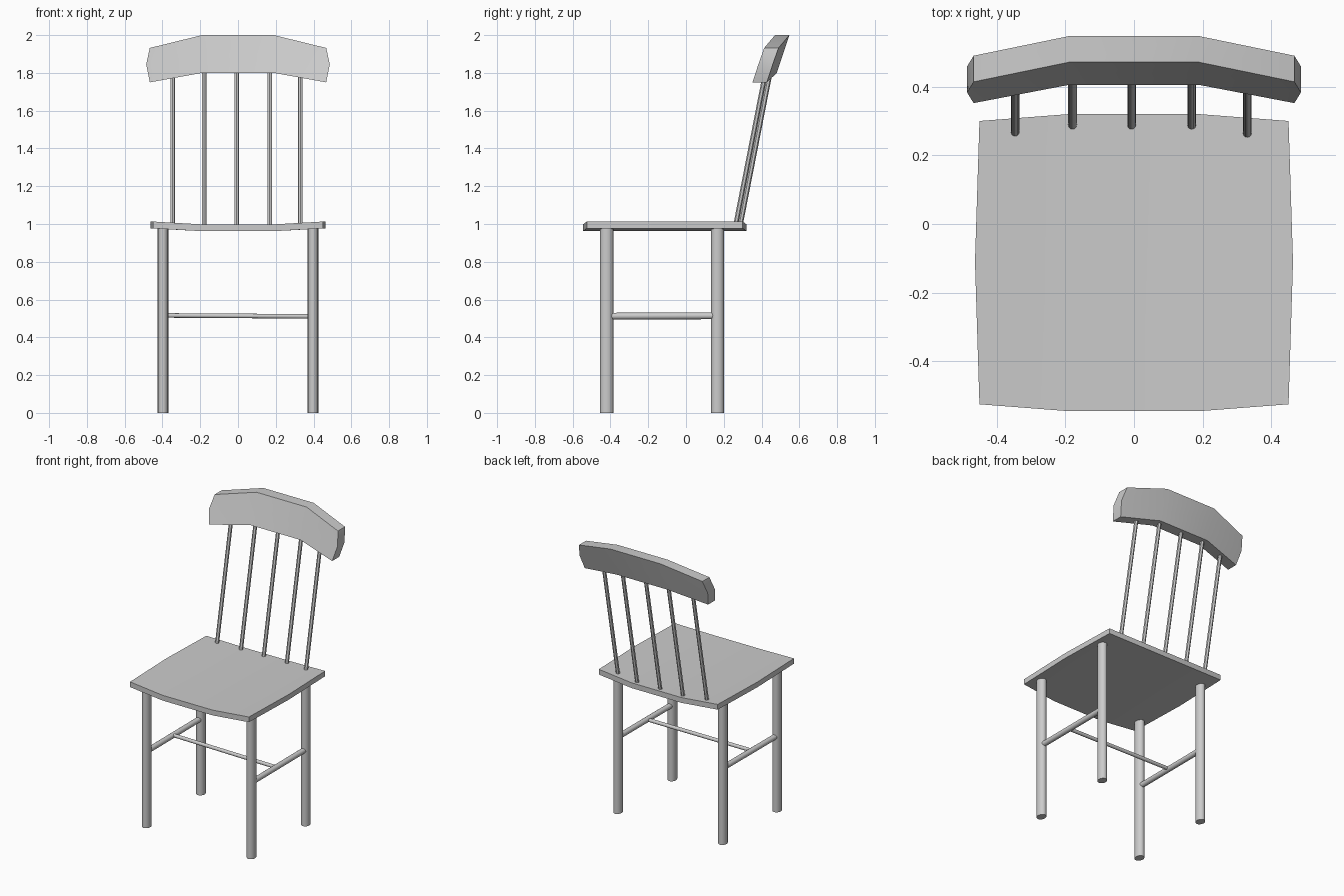
import bpy
from mathutils import Vector

if "Cube" in bpy.data.objects:
    bpy.data.objects.remove(bpy.data.objects["Cube"])


def slab(name, rows, offset):
    """Thick sheet: a small grid of points, extruded by an offset vector."""
    h, w = len(rows), len(rows[0])
    pts = [Vector(p) for row in rows for p in row]
    n = len(pts)
    verts = pts + [p + Vector(offset) for p in pts]
    faces = []
    for r in range(h - 1):
        for c in range(w - 1):
            a = r * w + c
            q = (a, a + 1, a + w + 1, a + w)
            faces += [q, tuple(i + n for i in reversed(q))]
    # rim around the sheet
    rim = (list(range(w)) + [r * w + w - 1 for r in range(1, h)]
           + [(h - 1) * w + c for c in range(w - 2, -1, -1)]
           + [r * w for r in range(h - 2, 0, -1)])
    for a, b in zip(rim, rim[1:] + rim[:1]):
        faces.append((b, a, a + n, b + n))
    me = bpy.data.meshes.new(name)
    me.from_pydata(verts, [], faces)
    ob = bpy.data.objects.new(name, me)
    bpy.context.collection.objects.link(ob)
    return ob


def rod(name, a, b, radius, sides=16, stretch=1.0):
    """Round bar between two points; stretch widens it along local y."""
    a, b = Vector(a), Vector(b)
    d = b - a
    bpy.ops.mesh.primitive_cylinder_add(vertices=sides, radius=radius,
                                        depth=d.length, location=(a + b) / 2)
    ob = bpy.context.object
    ob.name = name
    ob.rotation_euler = Vector((0, 0, 1)).rotation_difference(d).to_euler()
    ob.scale.y = stretch
    return ob


def mirrored_row(edge, inner):
    """Four points across x, mirrored about x = 0."""
    return [(-edge[0], *edge[1:]), (-inner[0], *inner[1:]), inner, edge]


# Slightly dished seat
slab("seat", [
    mirrored_row((0.45, -0.525, 1.013), (0.19, -0.545, 0.998)),
    mirrored_row((0.463, -0.11, 1.013), (0.19, -0.11, 0.998)),
    mirrored_row((0.45, 0.30, 1.013), (0.19, 0.32, 0.998)),
], (0, 0, -0.036))

# Curved, leaning top rail
slab("top_rail", [
    mirrored_row((0.467, 0.352, 1.75), (0.19, 0.405, 1.80)),
    mirrored_row((0.486, 0.383, 1.845), (0.19, 0.438, 1.90)),
    mirrored_row((0.467, 0.414, 1.932), (0.19, 0.471, 2.0)),
], (0, 0.076, 0))

# Legs and side stretchers
for side, s in (("left", -1), ("right", 1)):
    x = s * 0.397
    rod(f"front_leg_{side}", (x, -0.42, 0), (x, -0.42, 0.985), 0.028, stretch=1.25)
    rod(f"back_leg_{side}", (x, 0.167, 0), (x, 0.167, 0.985), 0.028, stretch=1.2)
    rod(f"side_stretcher_{side}", (x, -0.41, 0.512), (x, 0.155, 0.514), 0.018)

# Cross stretcher joining the side stretchers
rod("cross_stretcher", (-0.39, -0.14, 0.516), (0.39, -0.15, 0.511), 0.012)

# Leaning back spindles
for i, (x, y) in enumerate([(-0.346, 0.268), (-0.179, 0.29), (-0.007, 0.29),
                            (0.168, 0.29), (0.33, 0.265)]):
    rod(f"back_spindle_{i + 1}", (x, y - 0.003, 0.99),
        (x, y + 0.162, 1.835), 0.0125, sides=12)

# Smooth shading with sharp edges kept
bpy.ops.object.select_all(action='SELECT')
bpy.context.view_layer.objects.active = bpy.data.objects["seat"]
bpy.ops.object.shade_smooth_by_angle()
